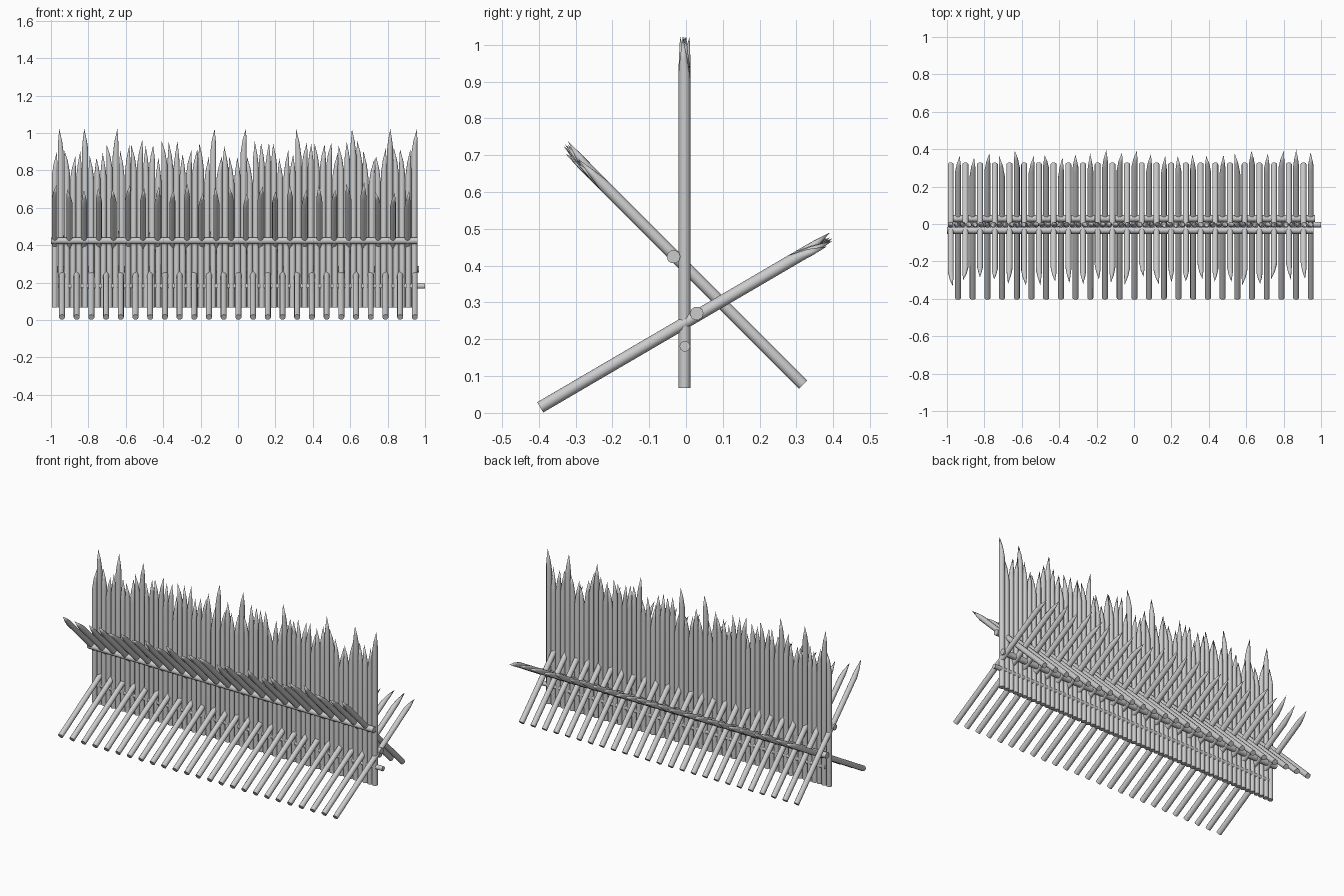
import bpy, bmesh, math, random
from mathutils import Vector, Matrix

if "Cube" in bpy.data.objects:
    bpy.data.objects.remove(bpy.data.objects["Cube"])

random.seed(7)
SIDES = 10
STAKE_R = 0.0162
PITCH = 0.0393


def add_stake(bm, base, direction, body, total):
    """Round pole with a whittled, off-centre point."""
    d = Vector(direction).normalized()
    u = Vector((1, 0, 0))
    v = d.cross(u)
    turn = random.uniform(0, math.tau)
    lean = random.uniform(0, math.tau)
    off = (u * math.cos(lean) + v * math.sin(lean)) * STAKE_R * random.uniform(0.5, 1.0)
    tip = total - body
    rings = []
    for h, r, shift, slant in ((0, 1, 0, 0), (body, 1, 0, 0.22), (body + tip * 0.42, 0.66, 0.4, 0)):
        ring = []
        for i in range(SIDES):
            a = turn + math.tau * i / SIDES
            hh = h + slant * tip * math.cos(a - lean)
            p = Vector(base) + d * hh + off * shift
            p += (u * math.cos(a) + v * math.sin(a)) * STAKE_R * r
            ring.append(bm.verts.new(p))
        rings.append(ring)
    apex = bm.verts.new(Vector(base) + d * total + off)
    bm.faces.new(rings[0][::-1])
    for i in range(SIDES):
        j = (i + 1) % SIDES
        for lo, hi in zip(rings, rings[1:]):
            bm.faces.new((lo[i], lo[j], hi[j], hi[i]))
        bm.faces.new((rings[-1][i], rings[-1][j], apex))


def finish(bm, name):
    bmesh.ops.recalc_face_normals(bm, faces=bm.faces)
    me = bpy.data.meshes.new(name)
    bm.to_mesh(me)
    bm.free()
    ob = bpy.data.objects.new(name, me)
    bpy.context.collection.objects.link(ob)
    bpy.ops.object.select_all(action='DESELECT')
    ob.select_set(True)
    bpy.context.view_layer.objects.active = ob
    bpy.ops.object.shade_smooth_by_angle(angle=math.radians(37))


def rail(name, x0, x1, y, z, r):
    bm = bmesh.new()
    m = Matrix.Translation(((x0 + x1) / 2, y, z)) @ Matrix.Rotation(math.pi / 2, 4, 'Y')
    bmesh.ops.create_cone(bm, cap_ends=True, segments=SIDES, radius1=r, radius2=r,
                          depth=x1 - x0, matrix=m)
    finish(bm, name)


# upright palisade wall, poles side by side
tall = (-0.95, -0.82, -0.65, -0.14, 0.03, 0.33, 0.63, 0.82, 0.94)
COUNT = 60
step = (0.943 + 0.98) / (COUNT - 1)
bm = bmesh.new()
for i in range(COUNT):
    x = -0.98 + i * step
    is_tall = any(abs(x - t) <= step / 2 for t in tall)
    top = 1.022 if is_tall else random.uniform(0.86, 0.97)
    body = top - random.uniform(0.1, 0.13)
    add_stake(bm, (x, -0.004, 0.067), (0, 0, 1), body - 0.067, top - 0.067)
finish(bm, "upright_stakes")

# slanted stakes pointing to the back, resting on the ground in front
bm = bmesh.new()
for i in range(25):
    total = random.uniform(0.87, 0.92)
    add_stake(bm, (-0.941 + i * 2 * PITCH, -0.396, 0.015), (0, 0.79, 0.462),
              total - random.uniform(0.08, 0.11), total)
finish(bm, "back_pointing_stakes")

# slanted stakes pointing to the front
bm = bmesh.new()
for i in range(25):
    total = random.uniform(0.85, 0.92)
    add_stake(bm, (-0.98 + i * 2 * PITCH, 0.318, 0.077), (0, -1, 1),
              total - random.uniform(0.08, 0.11), total)
finish(bm, "front_pointing_stakes")

# long rails tying the rows together
rail("front_rail", -1.0, 0.96, -0.034, 0.424, 0.0185)
rail("back_rail", -0.99, 0.967, 0.029, 0.27, 0.0185)
rail("lower_rail", -0.96, 1.0, -0.003, 0.181, 0.0145)
